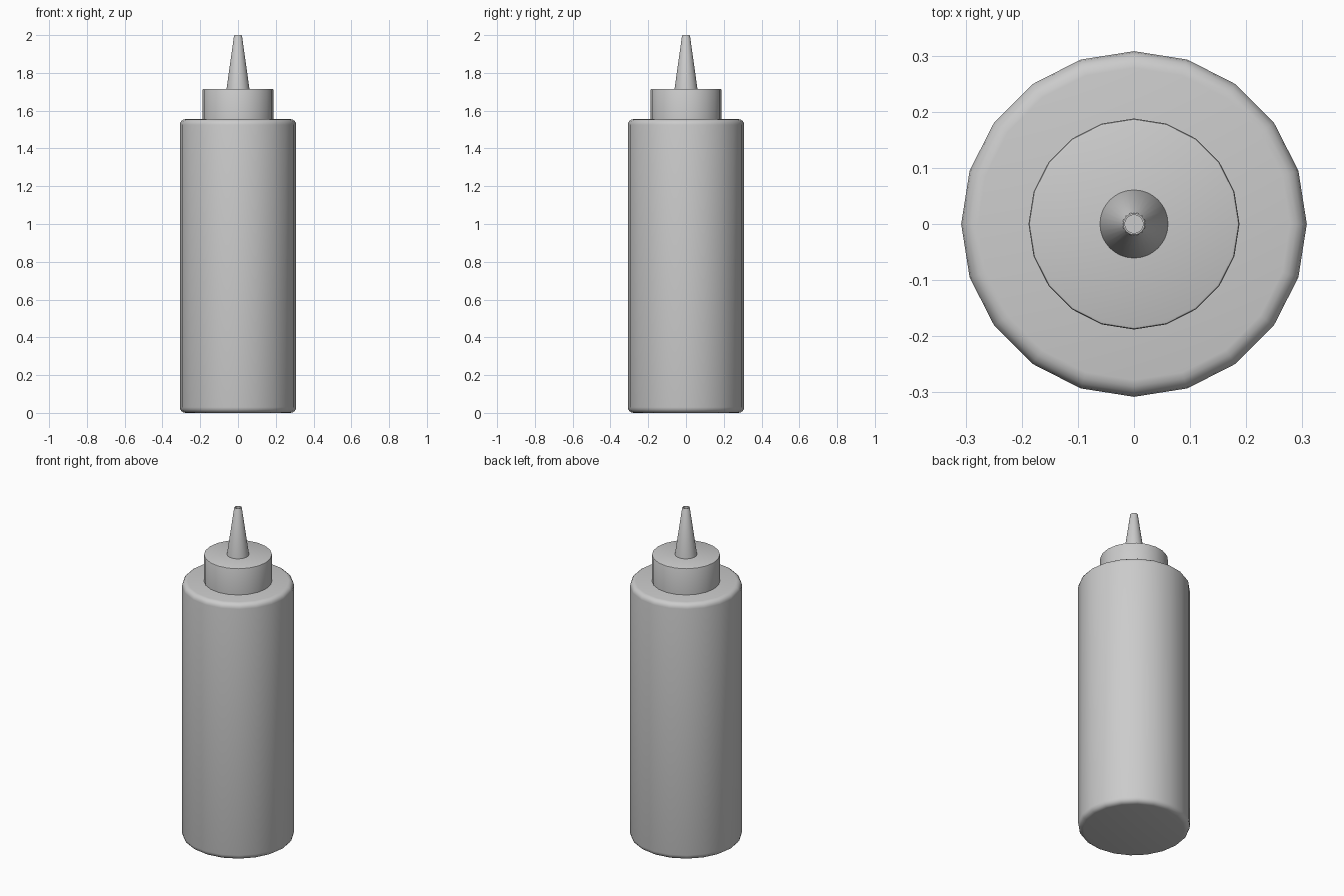
import bpy, bmesh
from math import cos, sin, pi, radians

if "Cube" in bpy.data.objects:
    bpy.data.objects.remove(bpy.data.objects["Cube"])


def lathe(name, profile, sides):
    """Revolve (radius, z) points about z, closing both ends with flat faces."""
    bm = bmesh.new()
    rings = [[bm.verts.new((r * cos(2 * pi * i / sides), r * sin(2 * pi * i / sides), z))
              for i in range(sides)] for r, z in profile]
    for a, b in zip(rings, rings[1:]):
        for i in range(sides):
            j = (i + 1) % sides
            bm.faces.new((a[i], a[j], b[j], b[i]))
    bm.faces.new(rings[0][::-1])
    bm.faces.new(rings[-1])
    mesh = bpy.data.meshes.new(name)
    bm.to_mesh(mesh)
    bm.free()
    obj = bpy.data.objects.new(name, mesh)
    bpy.context.collection.objects.link(obj)
    bpy.ops.object.select_all(action='DESELECT')
    obj.select_set(True)
    bpy.context.view_layer.objects.active = obj
    bpy.ops.object.shade_smooth_by_angle(angle=radians(35))
    return obj


def arc(r, z, radius, start, steps=4):
    """Quarter-round corner centred at (r, z)."""
    return [(r + radius * cos(start + pi / 2 * k / steps),
             z + radius * sin(start + pi / 2 * k / steps)) for k in range(steps + 1)]


# Bottle body with rounded bottom and shoulder
R, H, B = 0.308, 1.555, 0.03
lathe("bottle_body", arc(R - B, B, B, -pi / 2) + arc(R - B, H - B, B, 0), 20)

# Screw cap with a slightly softened top edge
C, T, E = 0.188, 1.715, 0.005
lathe("screw_cap", [(C, H - 0.005)] + arc(C - E, T - E, E, 0, 2), 20)

# Tapered nozzle with a recessed opening in the tip
lathe("nozzle", [(0.061, T - 0.002), (0.021, 1.997), (0.019, 2.0),
                 (0.016, 2.0), (0.016, 1.97)], 32)
